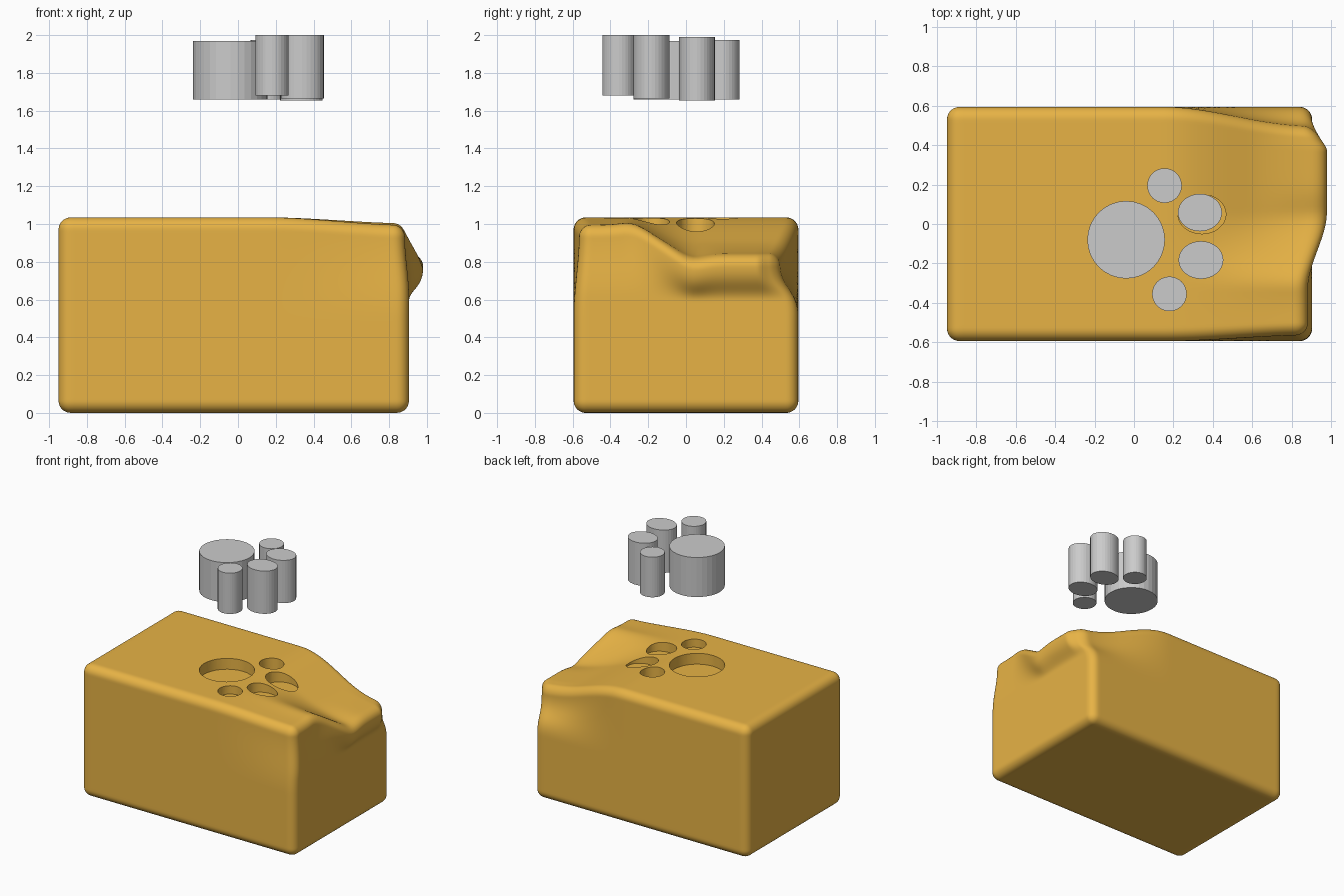
import bpy, bmesh, math
from mathutils import Vector

if "Cube" in bpy.data.objects:
    bpy.data.objects.remove(bpy.data.objects["Cube"])


def smooth(a, b, v):
    t = min(1, max(0, (v - a) / (b - a)))
    return t * t * (3 - 2 * t)


LOW, HIGH = Vector((-0.95, -0.595, 0.0)), Vector((0.905, 0.595, 1.035))
RADIUS = 0.065


def rounded(p):
    # denser grid near the box edges, then rounded corners
    q = Vector([l + (h - l) * (0.5 + 0.5 * (0.45 * c + 0.55 * math.sin(c * math.pi / 2)))
                for l, h, c in zip(LOW, HIGH, p)])
    core = Vector([min(h - RADIUS, max(l + RADIUS, c)) for l, h, c in zip(LOW, HIGH, q)])
    return core + (q - core).normalized() * RADIUS


def sculpt(p):
    # sunken back-right shoulder with a lip over the end wall
    x, y, z = p
    fall = smooth(0.15, 0.9, x)
    upper = smooth(0.5, 1.0, z)
    hollow = smooth(-0.33, 0.06, y)
    drop = 0.04 + 0.155 * hollow
    drop += 0.02 * math.exp(-((y - 0.04) / 0.09) ** 2) * smooth(0.6, 0.9, x)
    drop -= 0.012 * math.exp(-((y + 0.28) / 0.1) ** 2)
    end = smooth(0.6, 0.9, x)
    lip = hollow * (1 - 0.75 * smooth(0.42, 0.6, y))
    wall = smooth(0.62, 0.98, z)
    return Vector((
        x + end * wall * (0.075 * lip - 0.022 * (1 - hollow)),
        y - 0.1 * fall * upper * smooth(0.25, 0.595, y)
          + 0.03 * fall * upper * smooth(0.3, 0.595, -y),
        z - drop * fall * upper))


def make_object(name, bm):
    mesh = bpy.data.meshes.new(name)
    bm.to_mesh(mesh)
    bm.free()
    ob = bpy.data.objects.new(name, mesh)
    bpy.context.collection.objects.link(ob)
    return ob


def cylinder(name, x, y, rx, ry, z0, z1):
    bm = bmesh.new()
    bmesh.ops.create_cone(bm, cap_ends=True, segments=32, radius1=1, radius2=1, depth=1)
    for v in bm.verts:
        v.co = (x + v.co.x * rx, y + v.co.y * ry, z0 + (v.co.z + 0.5) * (z1 - z0))
    return make_object(name, bm)


# block
bm = bmesh.new()
bmesh.ops.create_cube(bm, size=2)
bmesh.ops.subdivide_edges(bm, edges=bm.edges[:], cuts=60, use_grid_fill=True)
for v in bm.verts:
    v.co = sculpt(rounded(v.co))
bmesh.ops.recalc_face_normals(bm, faces=bm.faces[:])
block = make_object("block", bm)
mat = bpy.data.materials.new("ochre")
mat.diffuse_color = (0.8, 0.45, 0.06, 1)
mat.use_nodes = True
mat.node_tree.nodes["Principled BSDF"].inputs["Base Color"].default_value = mat.diffuse_color
block.data.materials.append(mat)

# floating pegs and the matching paw-shaped recesses
pegs = [
    ("palm_peg", -0.04, -0.08, 0.197, 0.197, 1.66, 1.97),
    ("toe_peg_1", 0.155, 0.195, 0.088, 0.088, 1.66, 1.975),
    ("toe_peg_2", 0.335, 0.058, 0.112, 0.095, 1.655, 1.99),
    ("toe_peg_3", 0.34, -0.183, 0.114, 0.096, 1.665, 2.0),
    ("toe_peg_4", 0.18, -0.355, 0.088, 0.088, 1.68, 2.0),
]
cutters = []
for name, x, y, rx, ry, z0, z1 in pegs:
    cylinder(name, x, y, rx, ry, z0, z1)
    if name == "toe_peg_2":
        x, y, rx, ry = 0.345, 0.05, 0.122, 0.1
    cut = cylinder(name + "_cutter", x, y, rx, ry, z0 - 0.71, z1 - 0.71)
    cut.hide_render = True
    mod = block.modifiers.new(cut.name, 'BOOLEAN')
    mod.operation, mod.solver, mod.object = 'DIFFERENCE', 'EXACT', cut
    cutters.append(cut)

# apply the recesses, then shade
bpy.context.view_layer.objects.active = block
block.select_set(True)
for mod in list(block.modifiers):
    bpy.ops.object.modifier_apply(modifier=mod.name)
for cut in cutters:
    bpy.data.objects.remove(cut)
bpy.ops.object.shade_smooth_by_angle(angle=math.radians(35))
